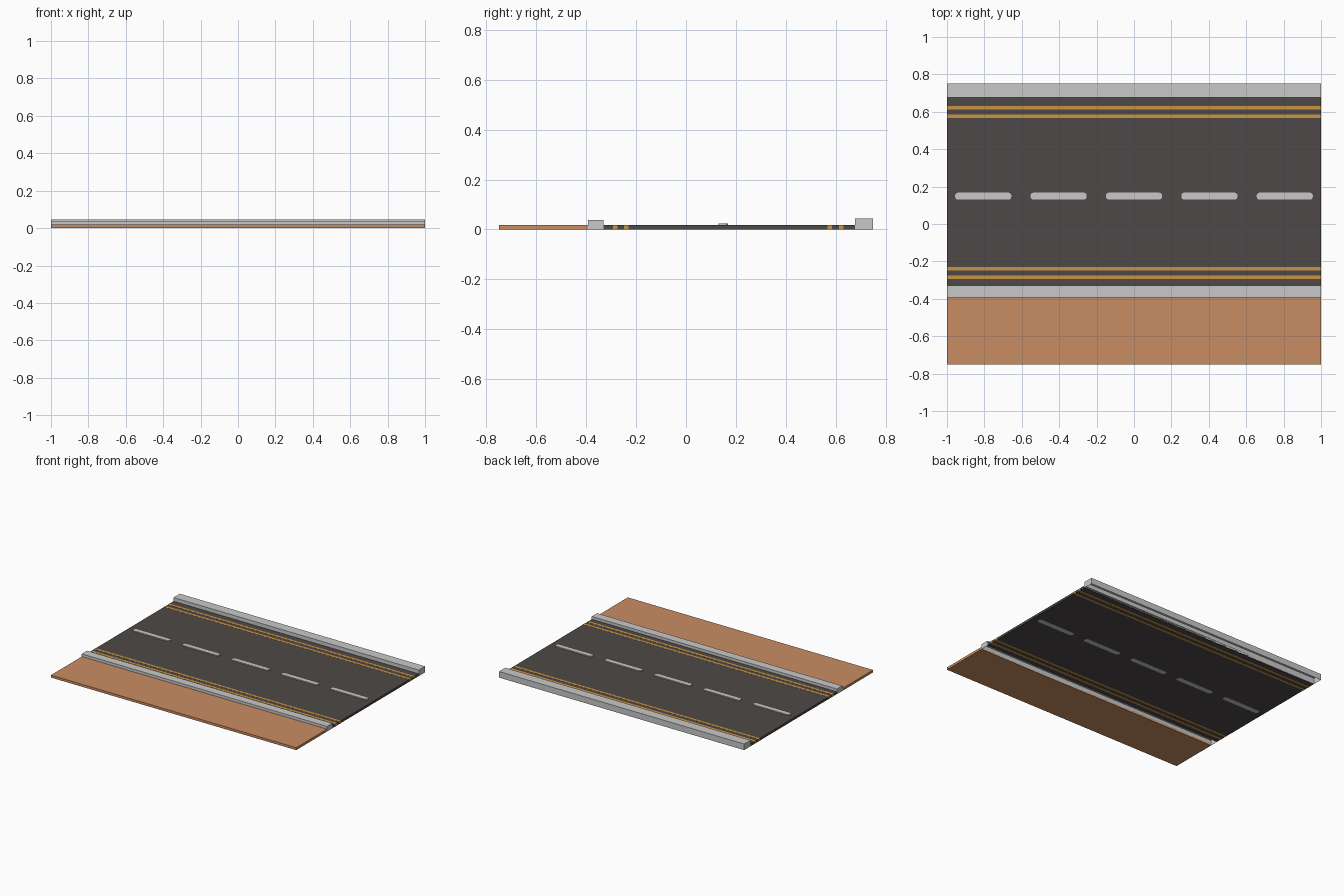
import bpy, bmesh, math

if "Cube" in bpy.data.objects:
    bpy.data.objects.remove(bpy.data.objects["Cube"])


def material(name, rgb):
    def lin(c):
        c /= 255
        return c / 12.92 if c <= 0.04045 else ((c + 0.055) / 1.055) ** 2.4
    m = bpy.data.materials.new(name)
    m.diffuse_color = (*[lin(c) for c in rgb], 1)
    m.use_nodes = True
    m.node_tree.nodes["Principled BSDF"].inputs["Base Color"].default_value = m.diffuse_color
    return m


asphalt = material("asphalt", (77, 73, 71))
concrete = material("pale_concrete", (201, 201, 201))
amber = material("amber_paint", (202, 147, 66))
clay = material("clay_paving", (201, 141, 99))


def prism(name, outline, z0, z1, mat, open_bottom=False):
    """Extrude a flat outline from z0 up to z1."""
    bm = bmesh.new()
    base = bm.faces.new([bm.verts.new((x, y, z0)) for x, y in outline])
    ext = bmesh.ops.extrude_face_region(bm, geom=[base], use_keep_orig=True)
    verts = [v for v in ext["geom"] if isinstance(v, bmesh.types.BMVert)]
    bmesh.ops.translate(bm, verts=verts, vec=(0, 0, z1 - z0))
    bmesh.ops.recalc_face_normals(bm, faces=bm.faces)
    if open_bottom:
        low = [f for f in bm.faces if all(abs(v.co.z - z0) < 1e-6 for v in f.verts)]
        bmesh.ops.delete(bm, geom=low, context='FACES_ONLY')
    me = bpy.data.meshes.new(name)
    bm.to_mesh(me)
    bm.free()
    me.materials.append(mat)
    ob = bpy.data.objects.new(name, me)
    bpy.context.collection.objects.link(ob)
    return ob


def strip(name, y0, y1, z0, z1, mat, half=1.0, open_bottom=False):
    return prism(name, [(-half, y0), (half, y0), (half, y1), (-half, y1)],
                 z0, z1, mat, open_bottom)


# Road bed, pavement and the two kerbs (kerbs are hollow underneath)
strip("road", -0.33, 0.677, 0.0005, 0.0175, asphalt, half=0.9995)
strip("pavement", -0.75, -0.392, 0, 0.018, clay)
strip("front_kerb", -0.392, -0.33, 0, 0.038, concrete, open_bottom=True)
strip("back_kerb", 0.677, 0.75, 0, 0.045, concrete, open_bottom=True)

# Double edge lines
for i, y in enumerate((-0.284, -0.239, 0.576, 0.622)):
    strip(f"edge_line_{i + 1}", y - 0.009, y + 0.009, 0, 0.0182, amber)

# Raised centre dashes with rounded corners
L, W, R = 0.15, 0.0185, 0.015
for i in range(5):
    cx, cy = (i - 2) * 0.403, 0.149
    pts = []
    for k, (sx, sy) in enumerate(((1, 1), (-1, 1), (-1, -1), (1, -1))):
        for s in range(5):
            a = math.pi / 2 * (k + s / 4)
            pts.append((cx + sx * (L - R) + R * math.cos(a),
                        cy + sy * (W - R) + R * math.sin(a)))
    prism(f"centre_dash_{i + 1}", pts, 0, 0.025, concrete)
